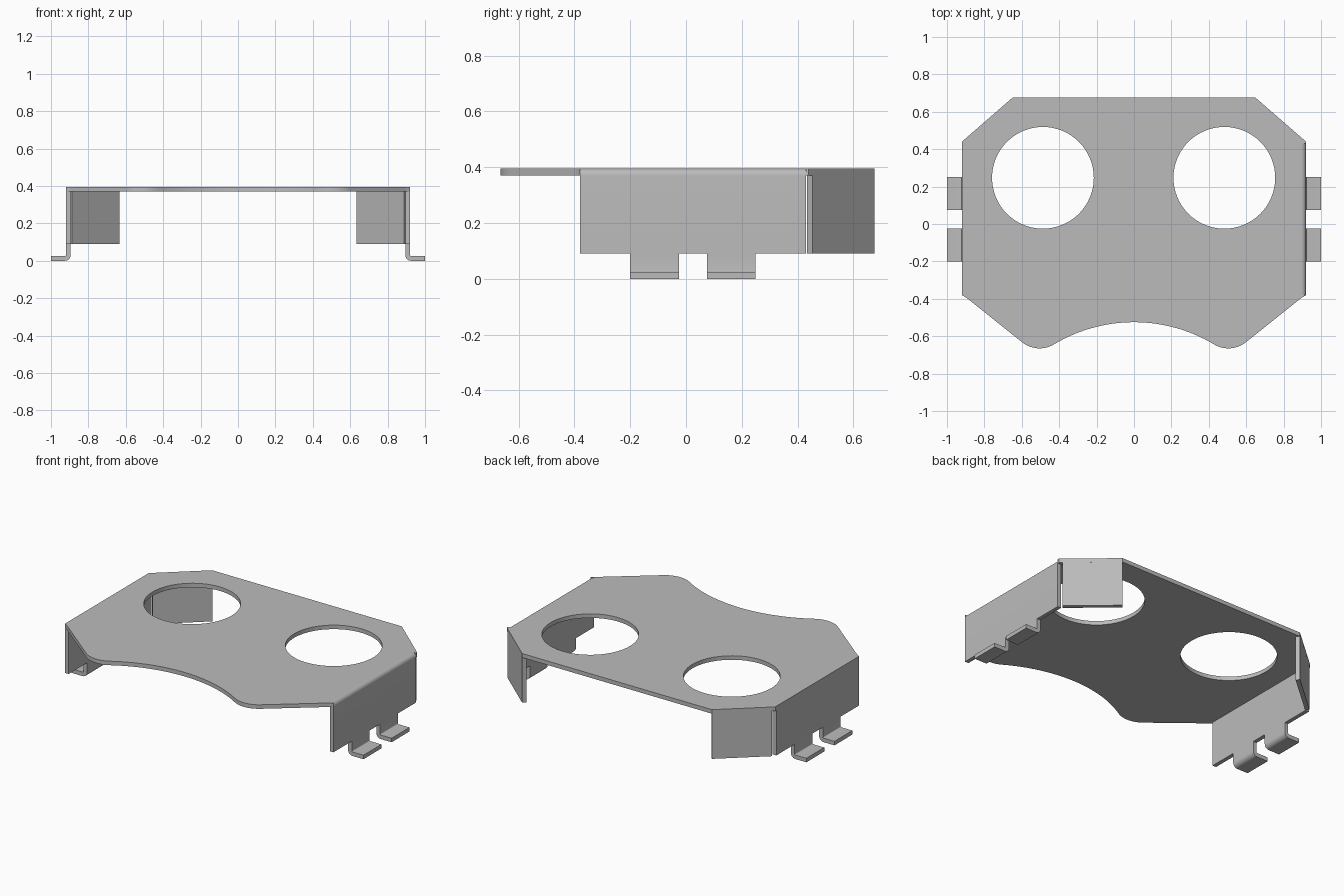
import bpy
import bmesh
import math
from mathutils import Vector

if "Cube" in bpy.data.objects:
    bpy.data.objects.remove(bpy.data.objects["Cube"], do_unlink=True)

T = 0.025            # sheet thickness
TOP = 0.395          # top of the plate
SKIRT = 0.09         # lower edge of walls and flaps
WALL = 0.92          # outer face of the side walls

steel = bpy.data.materials.new("grey_steel")
steel.use_nodes = True
GREY = (0.50, 0.50, 0.50, 1.0)
steel.diffuse_color = GREY
steel.node_tree.nodes["Principled BSDF"].inputs["Base Color"].default_value = GREY


def arc(cx, cy, r, start, end, n):
    """Points on an arc, angles in degrees."""
    angles = [math.radians(start + (end - start) * i / n) for i in range(n + 1)]
    return [(cx + r * math.cos(a), cy + r * math.sin(a)) for a in angles]


def prism(name, loops, to_3d, depth):
    """Fill an outline (with optional holes) and extrude it along depth."""
    bm = bmesh.new()
    edges = []
    for loop in loops:
        vs = [bm.verts.new(to_3d(*p)) for p in loop]
        edges += [bm.edges.new((vs[i - 1], vs[i])) for i in range(len(vs))]
    if len(loops) == 1:
        bm.faces.new(vs)
    else:
        bmesh.ops.triangle_fill(bm, use_beauty=True, edges=edges)
    ext = bmesh.ops.extrude_face_region(bm, geom=bm.faces[:])
    moved = [g for g in ext["geom"] if isinstance(g, bmesh.types.BMVert)]
    bmesh.ops.translate(bm, verts=moved, vec=Vector(depth))
    bmesh.ops.recalc_face_normals(bm, faces=bm.faces)
    mesh = bpy.data.meshes.new(name)
    bm.to_mesh(mesh)
    bm.free()
    mesh.materials.append(steel)
    obj = bpy.data.objects.new(name, mesh)
    bpy.context.collection.objects.link(obj)
    bpy.ops.object.select_all(action="DESELECT")
    obj.select_set(True)
    bpy.context.view_layer.objects.active = obj
    bpy.ops.object.shade_smooth_by_angle(angle=math.radians(30))
    return obj


# Top plate: chamfered back, two rounded front lobes and a concave front edge
edge = WALL - T
lobe = arc(0.505, -0.515, 0.15, -51, -121, 10)
scoop = arc(0, -1.356, 0.831, 59, 121, 32)
right_half = [(0.65, 0.675), (edge, 0.462), (edge, -0.395)] + lobe
left_half = [(-x, y) for x, y in reversed(right_half)]
outline = right_half + scoop[1:-1] + left_half
holes = [arc(x, 0.247, 0.272, 0, 360, 64)[:-1] for x in (-0.487, 0.483)]
prism("top_plate", [outline] + holes, lambda x, y: (x, y, TOP - T), (0, 0, T))

for side, s in (("left", 1), ("right", -1)):
    # Side wall, bent down from the plate (rounded bend on the left only)
    if s > 0:
        corner = arc(edge, TOP - T, T, 0, 90, 8)
    else:
        corner = [(WALL, TOP)]
    profile = [(edge, SKIRT), (WALL, SKIRT)] + corner
    if s < 0:
        profile.append((edge, TOP))
    prism(side + "_wall", [profile],
          lambda x, z: (s * x, -0.38, z), (0, 0.81, 0))

    # Mounting tabs, bent outwards at the foot
    bend = arc(edge + 0.03, 0.03, 0.03, 180, 270, 8)
    inner = arc(edge + 0.03, 0.03, 0.005, 270, 180, 4)
    foot = [(edge, SKIRT)] + bend + [(1.0, 0), (1.0, T)] + inner + [(WALL, SKIRT)]
    for place, y in (("front", -0.2), ("back", 0.075)):
        prism(f"{side}_{place}_tab", [foot],
              lambda x, z: (s * x, y, z), (0, 0.175, 0))

    # Diagonal flap under the back chamfer
    a, b = Vector((0.65, 0.675)), Vector((0.905, 0.453))
    d = (b - a).normalized()
    inward = Vector((d.y, -d.x)) * T
    flap = [a, b, b + inward, a + inward]
    prism(side + "_back_flap", [flap],
          lambda x, y: (s * x, y, SKIRT), (0, 0, TOP - T - SKIRT))
    # Sliver of plate reaching the outer corners of the wall
    for place, pts in (("back", [(edge, 0.462), (WALL, 0.44), (WALL, 0.43), (edge, 0.43)]),
                       ("front", [(edge, -0.395), (WALL, -0.38), (edge, -0.38)])):
        prism(f"{side}_{place}_plate_corner", [pts],
              lambda x, y: (s * x, y, TOP - T), (0, 0, T))
